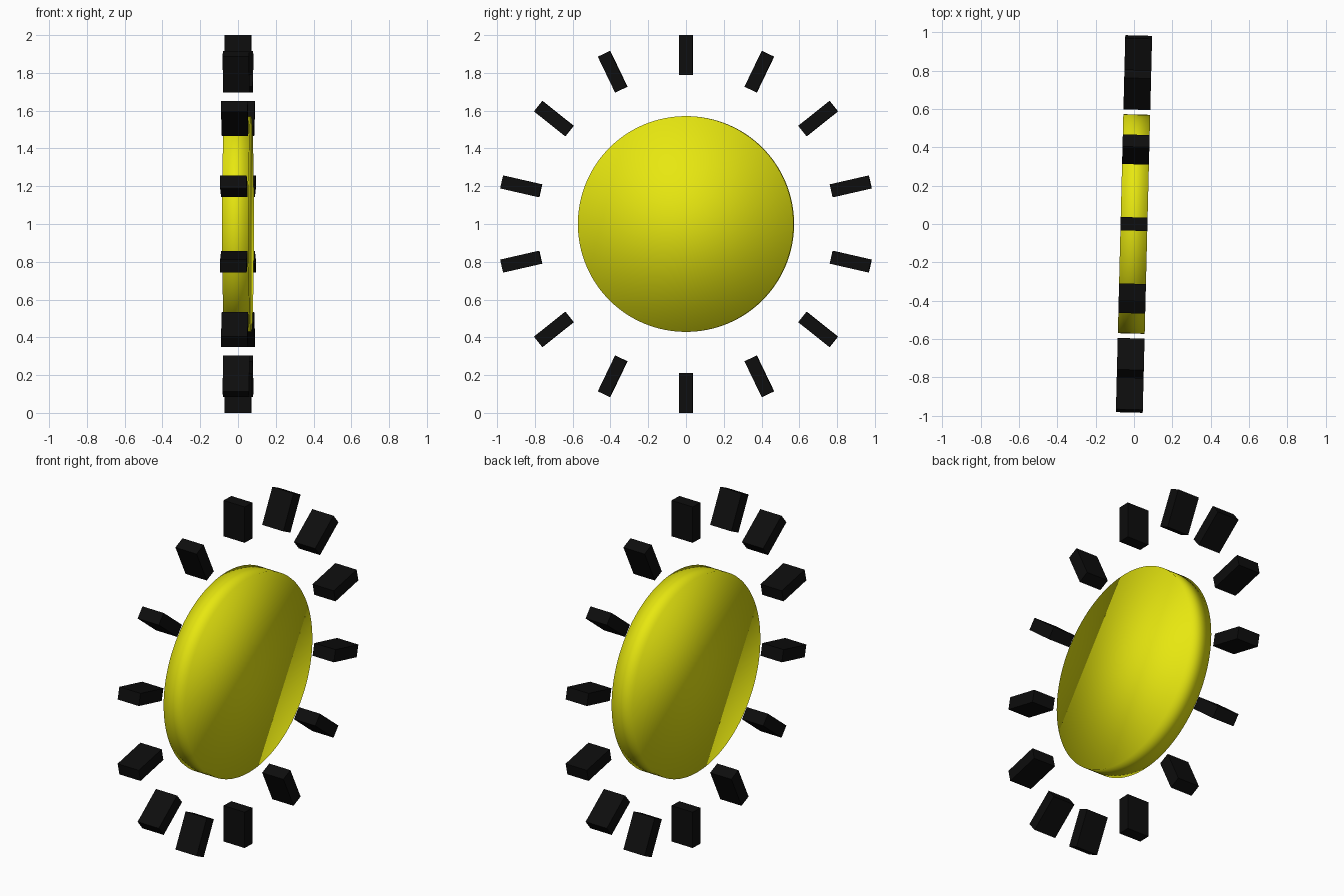
import bpy
import math
from mathutils import Matrix

cube = bpy.data.objects.get("Cube")
if cube:
    bpy.data.objects.remove(cube, do_unlink=True)

RAYS = 14
THICK = 0.14
DISC_RADIUS = 0.571
RAY_INNER, RAY_OUTER, RAY_WIDTH = 0.79, 1.0, 0.07

# The whole sun stands on edge, turned slightly about the vertical
PLACE = Matrix.Translation((0, 0, 1)) @ Matrix.Rotation(math.radians(-1.43), 4, 'Z')


def make_material(name, color):
    mat = bpy.data.materials.new(name)
    mat.use_nodes = True
    mat.diffuse_color = color
    bsdf = next(n for n in mat.node_tree.nodes if n.type == 'BSDF_PRINCIPLED')
    bsdf.inputs["Base Color"].default_value = color
    return mat


def finish(name, mat, matrix):
    obj = bpy.context.object
    obj.name = name
    obj.data.transform(matrix)
    obj.data.materials.append(mat)
    return obj


yellow = make_material("sun_yellow", (0.8, 0.8, 0.005, 1))
black = make_material("ray_black", (0.004, 0.004, 0.004, 1))

# Central disc, its axis along x, softly shaded over the rim
bpy.ops.mesh.primitive_cylinder_add(vertices=128, radius=DISC_RADIUS, depth=THICK)
bpy.ops.object.shade_smooth()
finish("sun_disc", yellow, PLACE @ Matrix.Rotation(math.pi / 2, 4, 'Y'))

# Ring of separate block rays
for i in range(RAYS):
    bpy.ops.mesh.primitive_cube_add(size=1)
    spin = Matrix.Rotation(math.tau * i / RAYS, 4, 'X')
    out = Matrix.Translation((0, 0, (RAY_INNER + RAY_OUTER) / 2))
    size = Matrix.Diagonal((THICK, RAY_WIDTH, RAY_OUTER - RAY_INNER, 1))
    finish(f"sun_ray_{i + 1}", black, PLACE @ spin @ out @ size)
